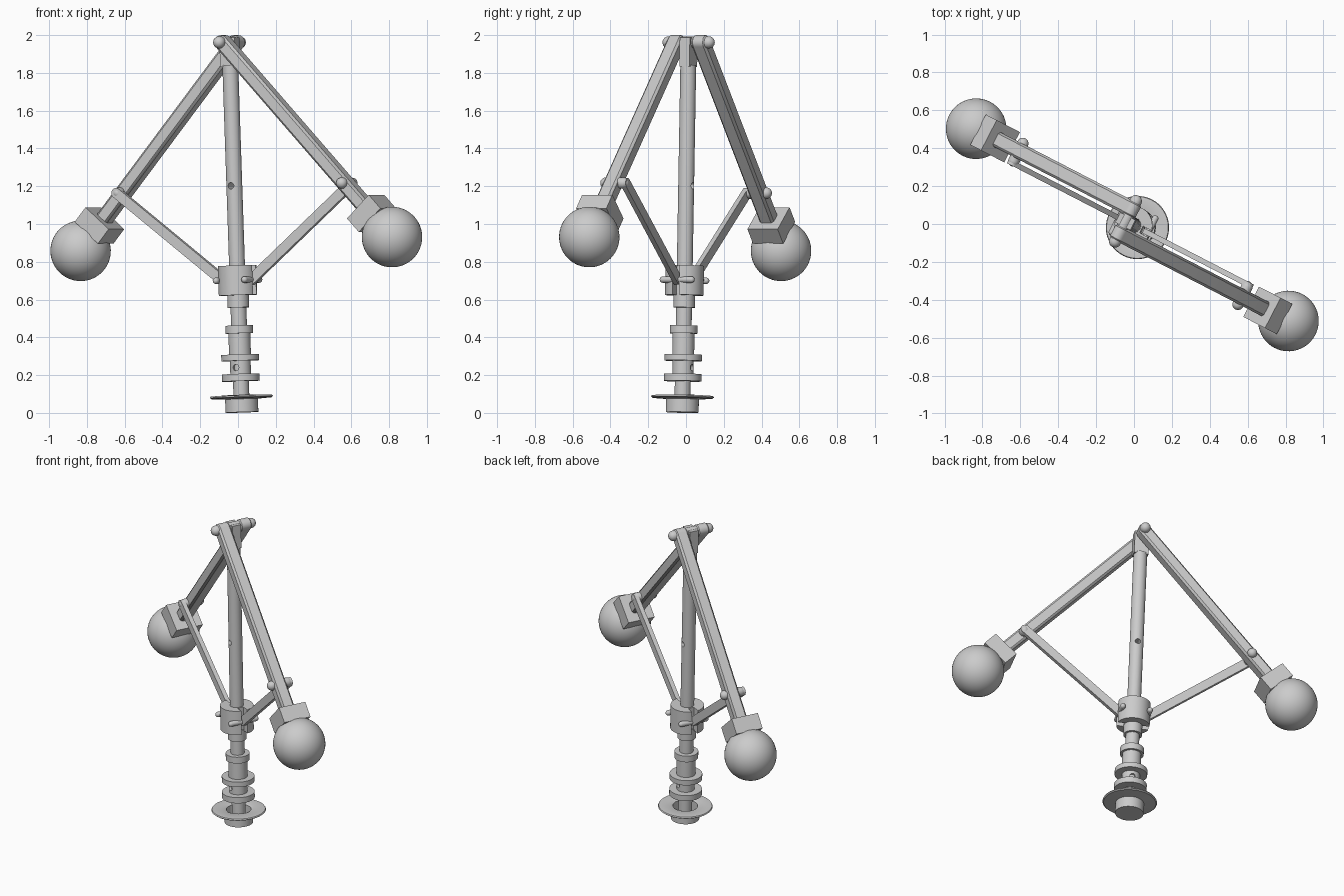
import bpy, bmesh, math
from mathutils import Matrix, Vector

if "Cube" in bpy.data.objects:
    bpy.data.objects.remove(bpy.data.objects["Cube"])

# The whole governor leans slightly and is turned about z
FRAME = (Matrix.Translation((0.021, -0.02, 0.003)) @ Matrix.Rotation(math.radians(-27.3), 4, 'Z')
         @ Matrix.Rotation(math.radians(-2.17), 4, 'Y'))


def finish(name, bm, m):
    bmesh.ops.remove_doubles(bm, verts=bm.verts, dist=1e-5)
    bmesh.ops.recalc_face_normals(bm, faces=bm.faces)
    me = bpy.data.meshes.new(name)
    bm.to_mesh(me)
    bm.free()
    ob = bpy.data.objects.new(name, me)
    bpy.context.collection.objects.link(ob)
    ob.matrix_world = FRAME @ m
    return ob


def lathe(name, profile, m=Matrix(), n=48):
    bm = bmesh.new()
    vs = [bm.verts.new((r, 0, z)) for r, z in profile]
    es = [bm.edges.new(p) for p in zip(vs, vs[1:])]
    bmesh.ops.spin(bm, geom=vs + es, axis=(0, 0, 1), cent=(0, 0, 0), angle=2 * math.pi, steps=n)
    return finish(name, bm, m)


def plate(name, outline, y0, y1, m=Matrix()):
    # Extrude an XZ outline along y
    bm = bmesh.new()
    f = bm.faces.new([bm.verts.new((x, y0, z)) for x, z in outline])
    ext = bmesh.ops.extrude_face_region(bm, geom=[f])['geom']
    bmesh.ops.translate(bm, verts=[v for v in ext if isinstance(v, bmesh.types.BMVert)], vec=(0, y1 - y0, 0))
    return finish(name, bm, m)


def box(name, x0, x1, y0, y1, z0, z1, m=Matrix()):
    return plate(name, [(x0, z0), (x1, z0), (x1, z1), (x0, z1)], y0, y1, m)


def bar_outline(length, r, round_end):
    pts = [(r * math.cos(a), r * math.sin(a)) for a in
           [math.pi / 2 + math.pi * i / 12 for i in range(13)]]
    if round_end:
        return pts + [(length - x, -z) for x, z in pts]
    return pts + [(length, -r), (length, r)]


def pin(name, x, z, y0, y1, r, dome, m=Matrix(), flat=False):
    # Pin along y with domed heads of radius dome centred on its ends
    if flat:
        prof = [(0, y0), (r, y0), (r, y1), (0, y1)]
    else:
        a0 = math.asin(min(1, r / dome))
        arc = [a0 if dome == r else math.pi - a0] and [math.pi * i / 10 for i in range(11)]
        low = [(dome * math.sin(a), y0 - dome * math.cos(a)) for a in arc if dome > r or a <= math.pi / 2]
        high = [(dome * math.sin(a), y1 - dome * math.cos(a)) for a in arc if dome > r or a >= math.pi / 2]
        if dome > r:
            low[-1] = (r, y0 + dome * 0.95)
            high[0] = (r, y1 - dome * 0.95)
        prof = low + high
        prof[0], prof[-1] = (0, prof[0][1]), (0, prof[-1][1])
    rot = Matrix.Translation((x, 0, z)) @ Matrix.Rotation(-math.pi / 2, 4, 'X')
    return lathe(name, prof, m @ rot, 24)


def cut(ob, cutter):
    mod = ob.modifiers.new("cut", 'BOOLEAN')
    mod.operation, mod.object, mod.solver = 'DIFFERENCE', cutter, 'EXACT'
    cutter.hide_render = True
    cutter.hide_set(True)


# Spindle with cross hole, and the flat tongue at its top
spindle = lathe("spindle", [(0, 0.01), (0.042, 0.01), (0.042, 1.84), (0, 1.84)])
cut(spindle, pin("spindle_hole_cutter", 0, 1.2, -0.1, 0.1, 0.017, 0, flat=True))
box("top_tongue", -0.045, 0.045, -0.03, 0.03, 1.83, 1.985)
pin("top_pin", 0, 1.96, -0.12, 0.12, 0.032, 0.032)

# Flanged cup at the foot
lathe("base_cup", [(0, 0), (0.087, 0), (0.087, 0.07), (0.16, 0.075), (0.167, 0.081), (0.163, 0.088),
                   (0.09, 0.092), (0.076, 0.085), (0.076, 0.02), (0, 0.02)])

# Grooved lower sleeve with cross hole
lower = lathe("lower_sleeve", [(0, 0.165), (0.1, 0.165), (0.1, 0.203), (0.055, 0.203), (0.055, 0.273),
                               (0.1, 0.273), (0.1, 0.306), (0.058, 0.306), (0.058, 0.418), (0.073, 0.418),
                               (0.073, 0.46), (0, 0.46)])
cut(lower, pin("sleeve_hole_cutter", 0, 0.237, -0.15, 0.15, 0.017, 0, flat=True))

# Sliding collar with a slot for each link
lathe("collar_neck", [(0, 0.555), (0.057, 0.555), (0.057, 0.63), (0, 0.63)])
collar = lathe("sliding_collar", [(0, 0.62), (0.102, 0.62), (0.102, 0.777), (0, 0.777)])

# Arm, ball and link, repeated by a half turn about the spindle
PIVOT, BALL, JOINT, FOOT = (Vector(p) for p in ((0, 1.96), (0.966, 0.892), (0.7, 1.188), (0.085, 0.70)))


def along(a, b):
    d = b - a
    return (Matrix.Translation((a.x, 0, a.y)) @ Matrix.Rotation(-math.atan2(d.y, d.x), 4, 'Y')), d.length


for side, angle in (("right", 0), ("left", math.pi)):
    turn = Matrix.Rotation(angle, 4, 'Z')
    m, length = along(PIVOT, BALL)
    arm = plate("arm_" + side, bar_outline(length - 0.13, 0.038, False), -0.115, -0.031, turn @ m)
    bev = arm.modifiers.new("chamfer", 'BEVEL')
    bev.width, bev.segments = 0.012, 1
    bev.limit_method, bev.angle_limit = 'ANGLE', math.radians(50)
    box("ball_socket_" + side, length - 0.225, length - 0.125, -0.163, 0.017, -0.09, 0.09, turn @ m)
    # Fly ball
    bm = bmesh.new()
    bmesh.ops.create_uvsphere(bm, u_segments=48, v_segments=32, radius=0.16)
    finish("fly_ball_" + side, bm, turn @ Matrix.Translation((BALL.x, -0.073, BALL.y)))
    # Link and its pins
    m, length = along(FOOT, JOINT)
    plate("link_" + side, bar_outline(length, 0.027, True), -0.014, 0.014, turn @ m)
    pin("arm_pin_" + side, JOINT.x, JOINT.y, -0.117, -0.012, 0.03, 0.03, turn)
    pin("collar_pin_" + side, FOOT.x, FOOT.y, -0.085, 0.085, 0.017, 0.017, turn)
    cut(collar, box("slot_cutter_" + side, 0.05, 0.2, -0.02, 0.02, 0.5, 0.9, turn))

# Smooth round surfaces, keep hard edges
obs = [o for o in bpy.context.collection.objects if not o.hide_render]
for o in obs:
    o.select_set(True)
bpy.context.view_layer.objects.active = obs[0]
bpy.ops.object.shade_smooth_by_angle(angle=math.radians(30))
